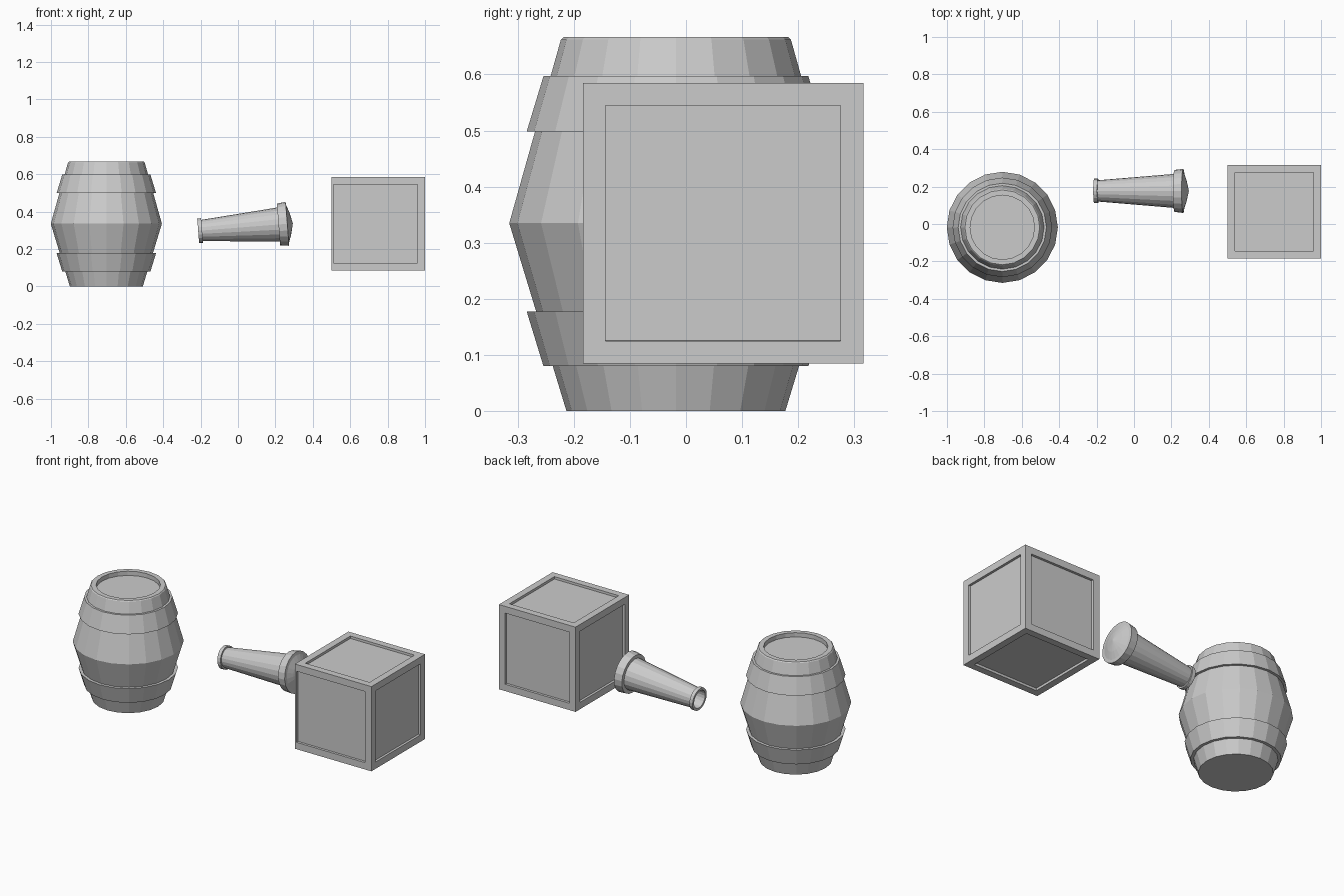
import bpy, bmesh, math
from mathutils import Matrix, Vector

if "Cube" in bpy.data.objects:
    bpy.data.objects.remove(bpy.data.objects["Cube"])


def finish(name, bm, matrix):
    bmesh.ops.remove_doubles(bm, verts=bm.verts, dist=1e-6)
    bmesh.ops.recalc_face_normals(bm, faces=bm.faces)
    mesh = bpy.data.meshes.new(name)
    bm.to_mesh(mesh)
    bm.free()
    ob = bpy.data.objects.new(name, mesh)
    ob.matrix_world = matrix
    bpy.context.collection.objects.link(ob)
    return ob


def lathe(name, profile, matrix, sides=20, closed=False):
    """Revolve (radius, height) points around local z."""
    bm = bmesh.new()
    rings = [[bm.verts.new((r * math.cos(2 * math.pi * i / sides),
                            r * math.sin(2 * math.pi * i / sides), z))
              for i in range(sides)] if r > 0 else [bm.verts.new((0, 0, z))] * sides
             for r, z in profile]
    pairs = list(zip(rings, rings[1:]))
    if closed:
        pairs.append((rings[-1], rings[0]))
    for a, b in pairs:
        for i in range(sides):
            j = (i + 1) % sides
            corners = list(dict.fromkeys((a[i], a[j], b[j], b[i])))
            bm.faces.new(corners)
    return finish(name, bm, matrix)


# Barrel body with recessed lid
barrel = Matrix.Translation((-0.704, -0.018, 0))
lathe("barrel_body", [(0, 0), (0.195, 0), (0.297, 0.335), (0.205, 0.662), (0.200, 0.667),
                      (0.172, 0.667), (0.172, 0.642), (0, 0.642)], barrel)

# Barrel hoops, mirrored about the middle
for name, z in (("lower_hoop", (0.08, 0.178)), ("upper_hoop", (0.597, 0.498))):
    lathe(name, [(0.215, z[0]), (0.236, z[0]), (0.266, z[1]), (0.244, z[1])],
          barrel, closed=True)

# Spyglass: tapered tube along a slightly raised axis
start, end = Vector((-0.213, 0.177, 0.297)), Vector((0.293, 0.177, 0.337))
spyglass = Matrix.Translation(start) @ (end - start).to_track_quat('Z', 'Y').to_matrix().to_4x4()
lathe("spyglass_tube", [(0, 0.06), (0.052, 0.06), (0.052, 0), (0.066, 0), (0.066, 0.021),
                        (0.057, 0.021), (0.091, 0.431), (0.112, 0.431), (0.118, 0.478),
                        (0.100, 0.480)], spyglass)
lathe("spyglass_lens", [(0.100, 0.480), (0.060, 0.494), (0, 0.508)], spyglass)

# Crate with a sunken panel on every side
bm = bmesh.new()
bmesh.ops.create_cube(bm, size=0.5)
panels = list(bm.faces)
bmesh.ops.inset_individual(bm, faces=panels, thickness=0.057)
# Front panel reaches almost to the left edge
for f in panels:
    if f.normal.y < -0.9:
        for v in f.verts:
            if v.co.x < 0:
                v.co.x = -0.24
bmesh.ops.inset_individual(bm, faces=panels, thickness=0.0005, depth=-0.014)
finish("crate", bm, Matrix.Translation((0.75, 0.066, 0.335)))
